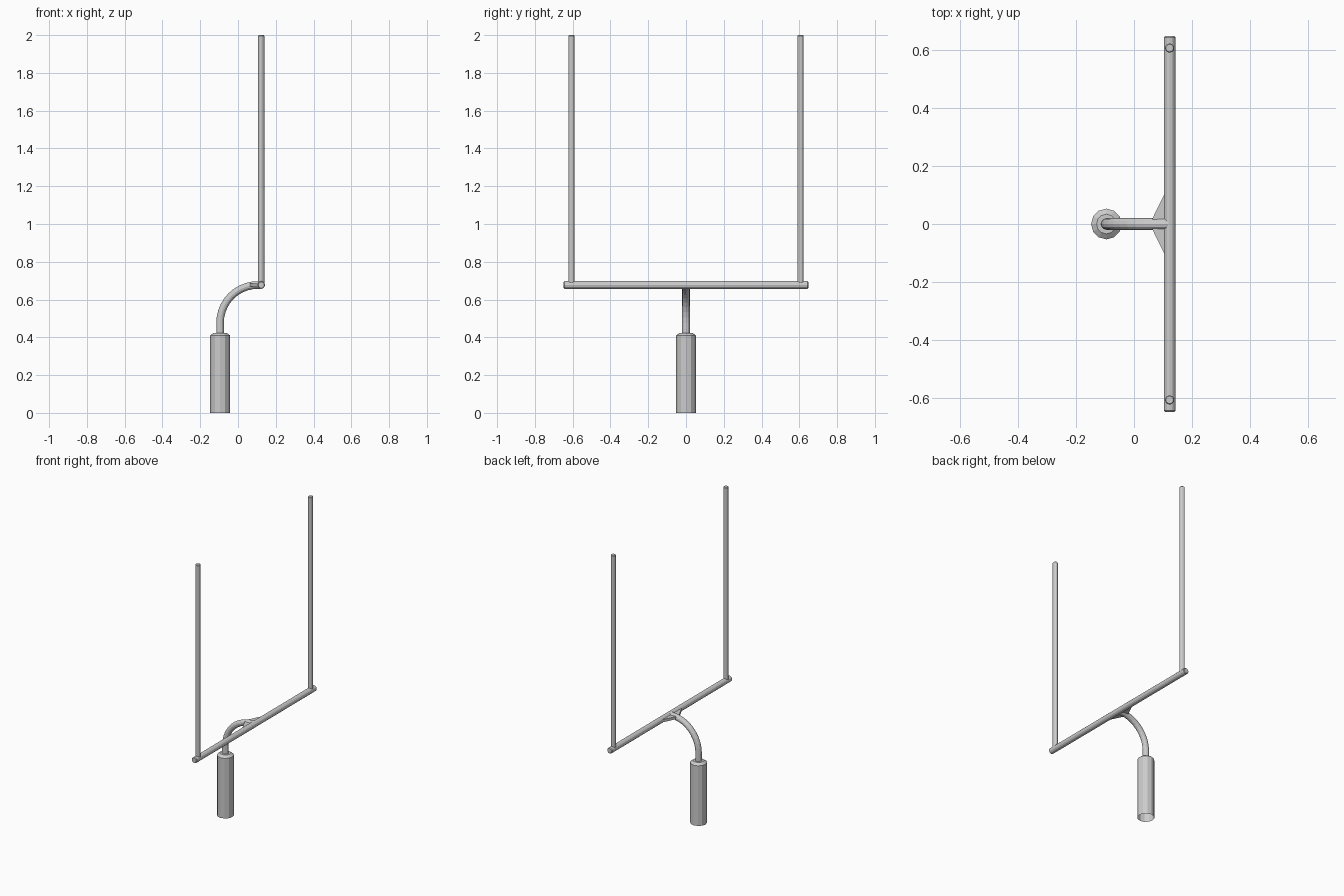
import bpy, bmesh
from math import cos, sin, pi
from mathutils import Matrix, Vector

if "Cube" in bpy.data.objects:
    bpy.data.objects.remove(bpy.data.objects["Cube"])

SIDES = 12
PAD_X, BAR_X, BAR_Z = -0.095, 0.123, 0.677


def to_object(name, bm):
    bmesh.ops.recalc_face_normals(bm, faces=bm.faces)
    me = bpy.data.meshes.new(name)
    bm.to_mesh(me)
    bm.free()
    ob = bpy.data.objects.new(name, me)
    bpy.context.collection.objects.link(ob)
    return ob


def lathe(name, profile, matrix, cap_start=True):
    """Stack of rings (radius, height) along local z."""
    bm = bmesh.new()
    rings = [[bm.verts.new((r * cos(2 * pi * i / SIDES), r * sin(2 * pi * i / SIDES), h))
              for i in range(SIDES)] for r, h in profile]
    for a, b in zip(rings, rings[1:]):
        for i in range(SIDES):
            j = (i + 1) % SIDES
            bm.faces.new((a[i], a[j], b[j], b[i]))
    bm.faces.new(rings[-1])
    bmesh.ops.recalc_face_normals(bm, faces=bm.faces)
    if cap_start:
        bm.faces.new(rings[0])
    bm.transform(matrix)
    return to_object(name, bm)


# Padded base sleeve, open underneath
lathe("base_pad", [(0.053, 0), (0.053, 0.41), (0.034, 0.424)],
      Matrix.Translation((PAD_X, 0, 0)), cap_start=False)

# Gooseneck: straight rise, then quarter bend forward into the crossbar
R = 0.2
path = [(PAD_X, 0.40)]
path += [(PAD_X + R - R * cos(t), BAR_Z - R + R * sin(t))
         for t in (pi / 2 * k / 10 for k in range(11))]
path.append((BAR_X - 0.005, BAR_Z))
curve = bpy.data.curves.new("gooseneck_path", "CURVE")
curve.dimensions = "3D"
curve.bevel_depth = 0.02
curve.bevel_resolution = 4
curve.use_fill_caps = True
spline = curve.splines.new("POLY")
spline.points.add(len(path) - 1)
for p, (x, z) in zip(spline.points, path):
    p.co = (x, 0, z, 1)
    p.radius = 1
neck = bpy.data.objects.new("gooseneck", curve)
bpy.context.collection.objects.link(neck)
bpy.context.view_layer.objects.active = neck
neck.select_set(True)
bpy.ops.object.convert(target="MESH")
for f in neck.data.polygons:
    f.use_smooth = False

# Crossbar along y with slightly chamfered ends
L = 0.648
lathe("crossbar", [(0.016, -L), (0.02, -L + 0.004), (0.02, L - 0.004), (0.016, L)],
      Matrix.Translation((BAR_X, 0, BAR_Z)) @ Matrix.Rotation(-pi / 2, 4, "X"))

for side, name in ((1, "left"), (-1, "right")):
    # Uprights
    lathe("upright_" + name, [(0.016, BAR_Z), (0.016, 1.996), (0.013, 2.0)],
          Matrix.Translation((BAR_X, side * 0.607, 0)))
    # Triangular gusset plates between gooseneck and crossbar
    bm = bmesh.new()
    tri = [(0.064, 0.015), (0.115, 0.015), (0.115, 0.124), (0.064, 0.02)]
    face = bm.faces.new([bm.verts.new((x, side * y, BAR_Z - 0.009)) for x, y in tri])
    top = bmesh.ops.extrude_face_region(bm, geom=[face])["geom"]
    bmesh.ops.translate(bm, vec=Vector((0, 0, 0.018)),
                        verts=[v for v in top if isinstance(v, bmesh.types.BMVert)])
    to_object("gusset_" + name, bm)
